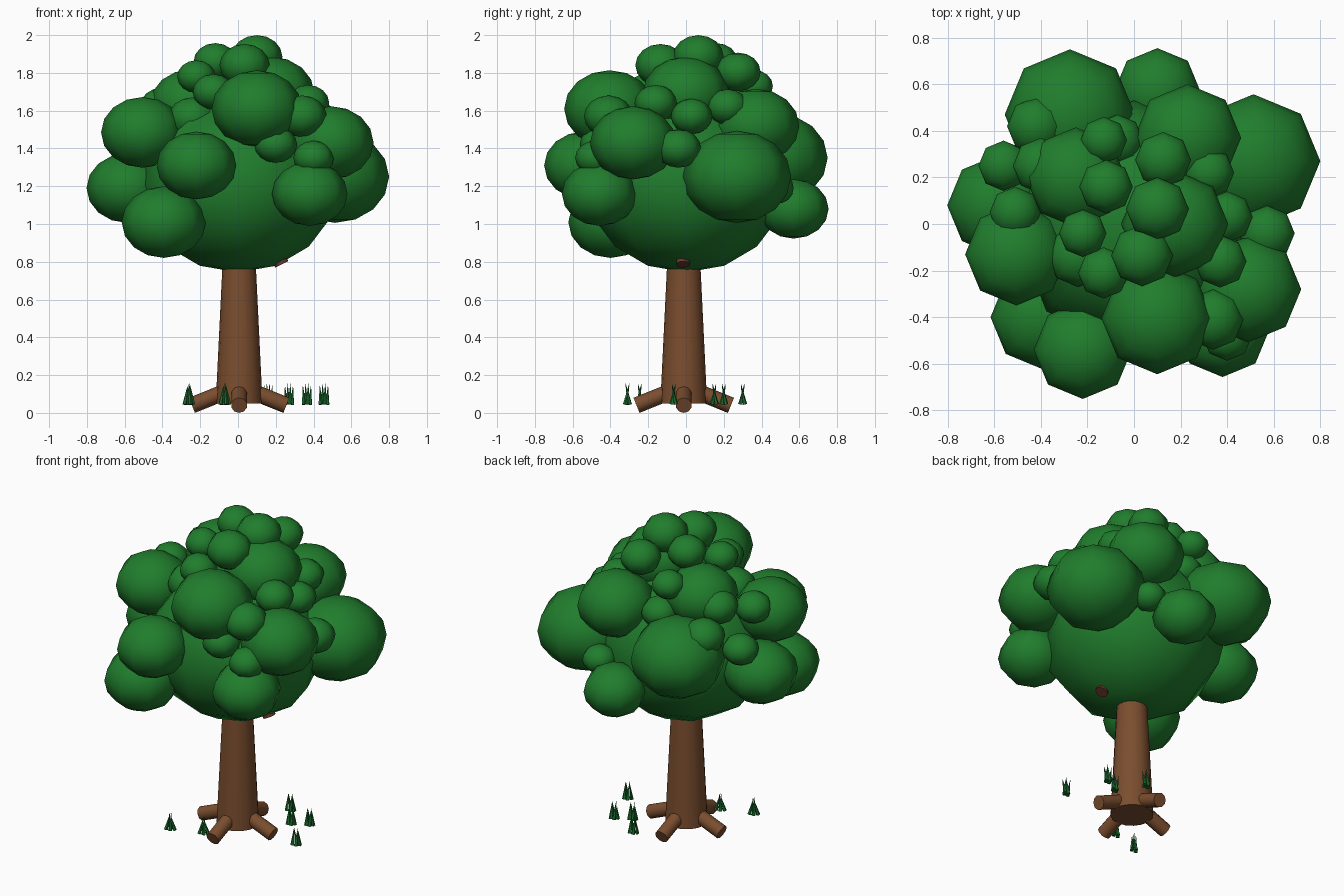
import bpy, bmesh, math
from mathutils import Vector, Matrix


def material(name, rgb):
    m = bpy.data.materials.new(name)
    m.diffuse_color = (*rgb, 1)
    return m


LEAF = material("leaf green", (0.0145, 0.205, 0.026))
BARK = material("bark brown", (0.195, 0.075, 0.028))
STUB = material("dark red brown", (0.14, 0.04, 0.022))
GRASS = material("grass green", (0.012, 0.165, 0.03))


def make(name, bm, mat, angle=60):
    me = bpy.data.meshes.new(name)
    bm.to_mesh(me)
    bm.free()
    me.materials.append(mat)
    ob = bpy.data.objects.new(name, me)
    bpy.context.collection.objects.link(ob)
    bpy.context.view_layer.objects.active = ob
    ob.select_set(True)
    bpy.ops.object.shade_smooth_by_angle(angle=math.radians(angle))
    ob.select_set(False)
    return ob


def rod(bm, a, b, r1, r2, sides):
    """Tapered cylinder from a to b."""
    a, b = Vector(a), Vector(b)
    rot = (b - a).to_track_quat('Z', 'Y').to_matrix().to_4x4()
    bmesh.ops.create_cone(bm, cap_ends=True, segments=sides, radius1=r1, radius2=r2,
                          depth=(b - a).length,
                          matrix=Matrix.Translation((a + b) / 2) @ rot)


def ball(name, x, y, z, r, squash=0.85):
    """Low-poly slightly flattened leaf ball."""
    bm = bmesh.new()
    bmesh.ops.create_uvsphere(bm, u_segments=8, v_segments=8, radius=r,
                              matrix=Matrix.Translation((x, y, z)) @ Matrix.Diagonal((1, 1, squash, 1)))
    make(name, bm, LEAF, 80)


# Trunk, tapering up into the crown
TX, TY = 0.006, -0.012
bm = bmesh.new()
rod(bm, (TX, TY, 0.05), (TX, TY, 1.2), 0.124, 0.068, 16)
make("trunk", bm, BARK)

# Four roots
for i in range(4):
    a = i * math.pi / 2
    c, s = math.cos(a), math.sin(a)
    bm = bmesh.new()
    rod(bm, (TX + 0.04 * c, TY + 0.04 * s, 0.125), (TX + 0.25 * c, TY + 0.25 * s, 0.04), 0.043, 0.043, 10)
    make("root", bm, BARK)

# Branch stub just poking through the crown underside
bm = bmesh.new()
rod(bm, (0.15, -0.015, 0.95), (0.232, -0.015, 0.786), 0.04, 0.038, 10)
make("branch_stub", bm, STUB)

# Crown core
ball("crown_core", 0, 0, 1.21, 0.53, 0.88)

# Large leaf clusters: x, y, z, radius
for p in [(-0.275, 0.47, 1.35, 0.28), (0.10, 0.57, 1.08, 0.185), (0.513, 0.27, 1.25, 0.287),
          (0.23, 0.37, 1.52, 0.23), (-0.585, 0.08, 1.19, 0.217), (-0.505, -0.13, 1.485, 0.22),
          (-0.393, -0.4, 1.01, 0.223), (-0.22, -0.54, 1.31, 0.211), (0.1, -0.405, 1.61, 0.24),
          (0.49, -0.28, 1.43, 0.228), (0.38, -0.457, 1.16, 0.2), (-0.25, 0.2, 1.635, 0.215),
          (0.175, 0.0, 1.69, 0.23)]:
    ball("large_leaf_cluster", *p)

# Small leaf clusters
for p in [(0.1, 0.065, 1.885, 0.135), (-0.12, 0.16, 1.86, 0.115), (0.125, 0.275, 1.805, 0.12),
          (0.035, -0.135, 1.84, 0.133), (-0.22, -0.04, 1.78, 0.102), (-0.13, -0.21, 1.7, 0.11),
          (0.37, -0.16, 1.64, 0.113), (0.4, 0.03, 1.57, 0.11), (0.57, -0.04, 1.4, 0.12),
          (-0.42, 0.42, 1.5, 0.125), (-0.56, 0.25, 1.39, 0.108), (-0.51, 0.05, 1.57, 0.11),
          (-0.13, 0.36, 1.73, 0.1), (-0.4, 0.25, 1.62, 0.12), (0.34, -0.41, 1.57, 0.13),
          (0.4, -0.48, 1.35, 0.107), (0.2, -0.45, 1.42, 0.113), (0.32, 0.22, 1.62, 0.11),
          (0.28, 0.47, 1.19, 0.1), (-0.07, 0.36, 1.54, 0.11), (-0.24, -0.14, 1.56, 0.13)]:
    ball("small_leaf_cluster", *p)

# Grass tufts: position, blade spacing, lean of the blade tips
for x, y, gap, lean in [(-0.26, -0.31, 0.015, 0.3), (-0.07, -0.245, 0.015, 0.3), (0.16, 0.3, 0.012, 1.2),
                        (0.27, 0.15, 0.011, 1.3), (0.365, 0.2, 0.011, 1.3), (0.455, -0.065, 0.012, 1.2)]:
    bm = bmesh.new()
    for k in range(4):
        dx = (k - 1.5) * gap
        dy = 0.012 if k % 2 else -0.012
        rod(bm, (x + dx, y + dy, 0.045), (x + dx * lean, y - dy * 0.8, 0.155 if 0 < k < 3 else 0.145),
            0.012, 0.0005, 5)
    make("grass_tuft", bm, GRASS, 30)
